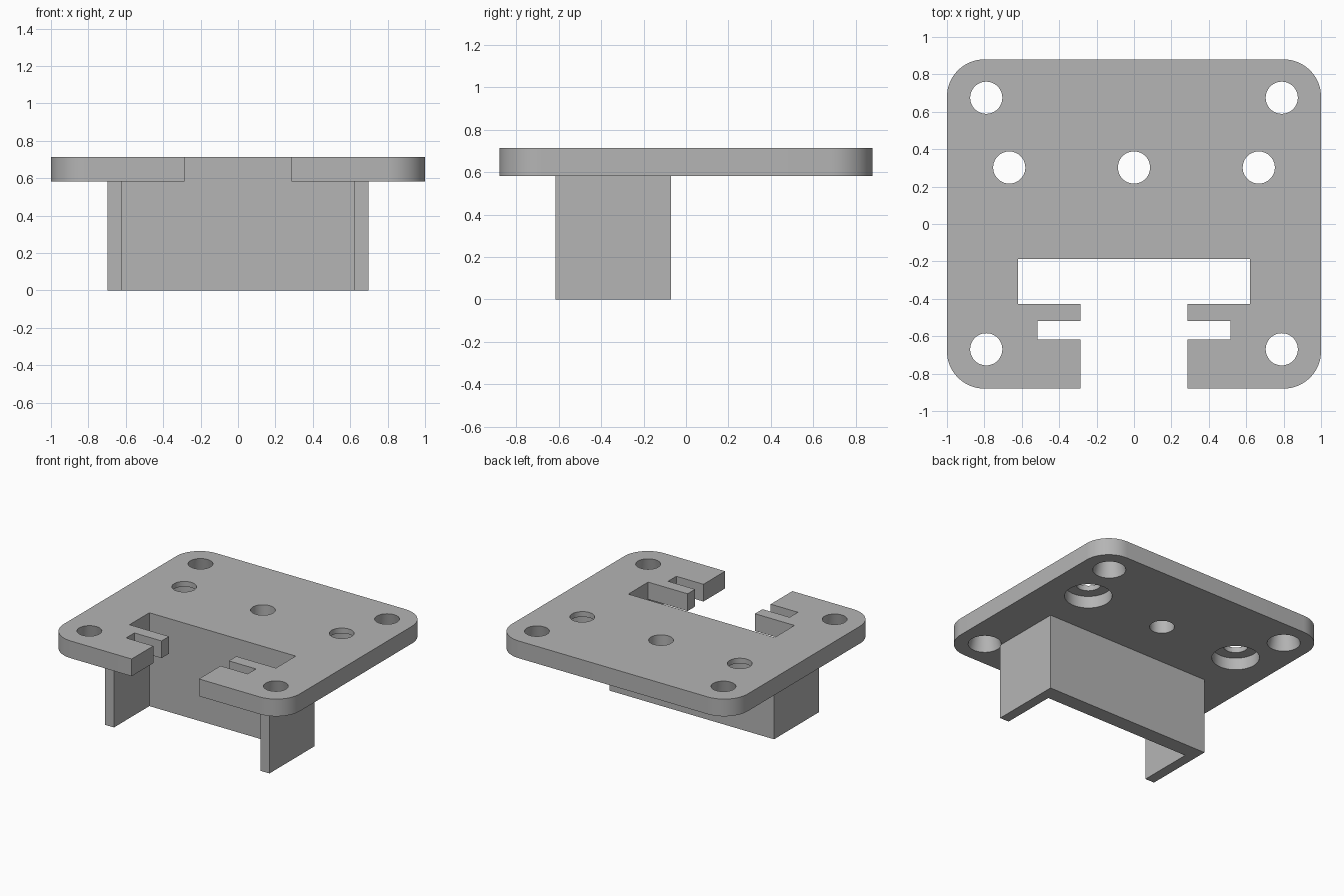
import bpy, bmesh
from math import cos, sin, pi

cube = bpy.data.objects.get("Cube")
if cube:
    bpy.data.objects.remove(cube, do_unlink=True)

BOTTOM, TOP = 0.583, 0.715      # plate heights
HALF_X, HALF_Y, CORNER = 1.0, 0.88, 0.2

grey = bpy.data.materials.new("plain grey")
grey.use_nodes = True
grey.diffuse_color = (0.46, 0.46, 0.46, 1)
grey.node_tree.nodes["Principled BSDF"].inputs["Base Color"].default_value = grey.diffuse_color


def make_object(name, bm):
    bmesh.ops.recalc_face_normals(bm, faces=bm.faces)
    mesh = bpy.data.meshes.new(name)
    bm.to_mesh(mesh)
    bm.free()
    mesh.materials.append(grey)
    obj = bpy.data.objects.new(name, mesh)
    bpy.context.collection.objects.link(obj)
    return obj


def extrude_outline(name, points, z0, z1):
    bm = bmesh.new()
    face = bm.faces.new([bm.verts.new((x, y, z0)) for x, y in points])
    new = bmesh.ops.extrude_face_region(bm, geom=[face], use_keep_orig=True)["geom"]
    for v in new:
        if isinstance(v, bmesh.types.BMVert):
            v.co.z = z1
    return make_object(name, bm)


def mirrored(half):
    """Close a right-hand half outline with its mirror image."""
    return half + [(-x, y) for x, y in reversed(half)]


def add_lathe(bm, x, y, profile, sides=48):
    """Add a capped turned solid; profile lists (radius, z) upwards."""
    rings = [[bm.verts.new((x + r * cos(2 * pi * i / sides),
                            y + r * sin(2 * pi * i / sides), z))
              for i in range(sides)] for r, z in profile]
    for low, high in zip(rings, rings[1:]):
        for i in range(sides):
            j = (i + 1) % sides
            bm.faces.new((low[i], low[j], high[j], high[i]))
    bm.faces.new(rings[0][::-1])
    bm.faces.new(rings[-1])


def arc(cx, cy, start):
    return [(cx + CORNER * cos(start + pi / 2 * i / 16),
             cy + CORNER * sin(start + pi / 2 * i / 16)) for i in range(17)]


# Plate outline: stepped slot with side notches, then rounded corners
half = [(0.62, -0.187), (0.62, -0.427), (0.285, -0.427), (0.285, -0.518),
        (0.515, -0.518), (0.515, -0.618), (0.285, -0.618), (0.285, -HALF_Y)]
half += arc(HALF_X - CORNER, CORNER - HALF_Y, -pi / 2)
half += arc(HALF_X - CORNER, HALF_Y - CORNER, 0)
plate = extrude_outline("mounting_plate", mirrored(half), BOTTOM, TOP)

# Holes: tapered corners, counterbored sides, plain centre
R, LOW, HIGH, LIP = 0.086, BOTTOM - 0.02, TOP + 0.02, TOP - 0.04
holes = bmesh.new()
for side in (-1, 1):
    for y in (-0.67, 0.675):
        add_lathe(holes, side * 0.79, y, [(0.12, LOW), (0.115, BOTTOM), (R, TOP), (R, HIGH)])
    add_lathe(holes, side * 0.667, 0.302, [(0.165, LOW), (0.165, LIP), (R, LIP), (R, HIGH)])
add_lathe(holes, 0, 0.302, [(R, LOW), (R, HIGH)])
cutter = make_object("hole_cutter", holes)
cutter.hide_render = True

cut = plate.modifiers.new("holes", "BOOLEAN")
cut.operation, cut.solver, cut.object = "DIFFERENCE", "EXACT", cutter
bpy.ops.object.select_all(action="DESELECT")
plate.select_set(True)
bpy.context.view_layer.objects.active = plate
bpy.ops.object.modifier_apply(modifier=cut.name)
bpy.data.objects.remove(cutter, do_unlink=True)
bpy.ops.object.shade_smooth_by_angle()

# U-shaped bracket hanging below the slot
extrude_outline("channel_bracket",
                mirrored([(0.62, -0.187), (0.62, -0.615), (0.697, -0.615), (0.697, -0.07)]),
                0, BOTTOM)
